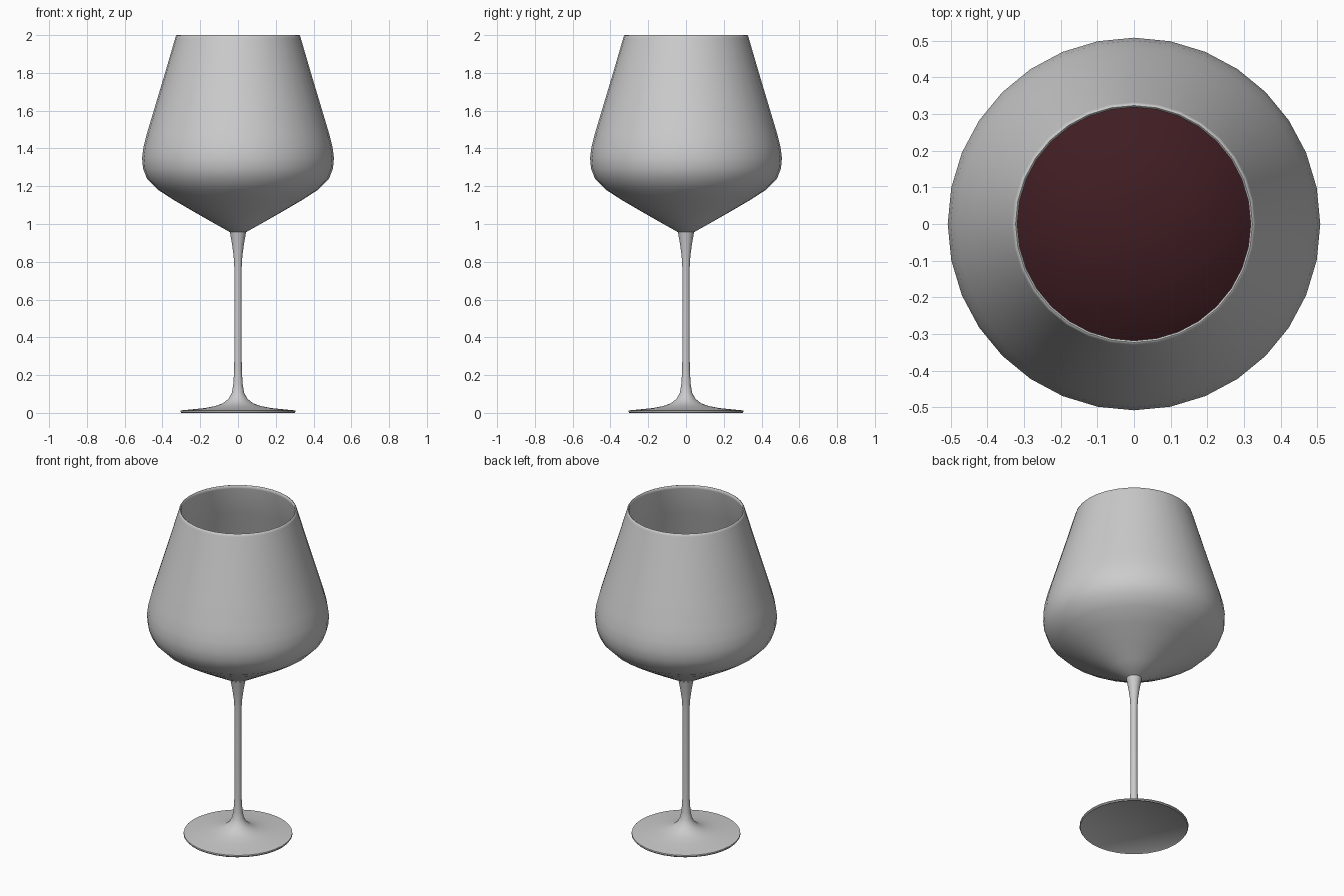
import bpy, bmesh, math

if "Cube" in bpy.data.objects:
    bpy.data.objects.remove(bpy.data.objects["Cube"])

SEGMENTS = 32


def lathe(name, profile, sharp=40):
    """Spin an (r, z) profile around z; points with r = 0 become poles."""
    bm = bmesh.new()
    rings = []
    for r, z in profile:
        if r == 0:
            rings.append([bm.verts.new((0, 0, z))] * SEGMENTS)
        else:
            rings.append([bm.verts.new((r * math.cos(a), r * math.sin(a), z))
                          for a in (2 * math.pi * i / SEGMENTS for i in range(SEGMENTS))])
    for low, high in zip(rings, rings[1:]):
        for i in range(SEGMENTS):
            j = (i + 1) % SEGMENTS
            corners = list(dict.fromkeys((low[i], low[j], high[j], high[i])))
            bm.faces.new(corners)
    bmesh.ops.recalc_face_normals(bm, faces=bm.faces)
    mesh = bpy.data.meshes.new(name)
    bm.to_mesh(mesh)
    bm.free()
    obj = bpy.data.objects.new(name, mesh)
    bpy.context.collection.objects.link(obj)
    bpy.ops.object.select_all(action='DESELECT')
    obj.select_set(True)
    bpy.context.view_layer.objects.active = obj
    bpy.ops.object.shade_smooth_by_angle(angle=math.radians(sharp))
    return obj


# Foot and stem in one turned piece
lathe("foot_and_stem", [
    (0, 0.004), (0.295, 0.004), (0.300, 0.0), (0.304, 0.006), (0.303, 0.013),
    (0.25, 0.018), (0.18, 0.025), (0.12, 0.036), (0.08, 0.051), (0.05, 0.075),
    (0.033, 0.105), (0.025, 0.15), (0.020, 0.23), (0.019, 0.50), (0.019, 0.76),
    (0.023, 0.83), (0.031, 0.89), (0.039, 0.935), (0.043, 0.957), (0, 0.962)])

# Bowl: outer wall, rounded rim, inner wall
outer = [(0, 0.953), (0.043, 0.957), (0.13, 1.006), (0.23, 1.063), (0.34, 1.127),
         (0.425, 1.182), (0.482, 1.24), (0.503, 1.295), (0.508, 1.35),
         (0.500, 1.41), (0.482, 1.48), (0.440, 1.62), (0.386, 1.80), (0.332, 1.985)]
rim = [(0.328, 1.998), (0.323, 2.0), (0.318, 1.996)]
inner = [(0.319, 1.98), (0.373, 1.80), (0.427, 1.62), (0.469, 1.48), (0.487, 1.41),
         (0.495, 1.35), (0.490, 1.30), (0.471, 1.248), (0.417, 1.194), (0.333, 1.139),
         (0.223, 1.075), (0.123, 1.018), (0.05, 0.979), (0, 0.972)]
lathe("bowl", outer + rim + inner, 60)

# Wine filling the lower bowl, just inside the inner wall
wine_wall = [(max(r - 0.002, 0), z + 0.002) for r, z in reversed(inner) if z < 1.36]
wine = lathe("wine", wine_wall + [(0, 1.352)], 180)
mat = bpy.data.materials.new("red_wine")
mat.diffuse_color = (0.05, 0.012, 0.016, 1)
mat.use_nodes = True
mat.node_tree.nodes["Principled BSDF"].inputs["Base Color"].default_value = mat.diffuse_color
wine.data.materials.append(mat)
